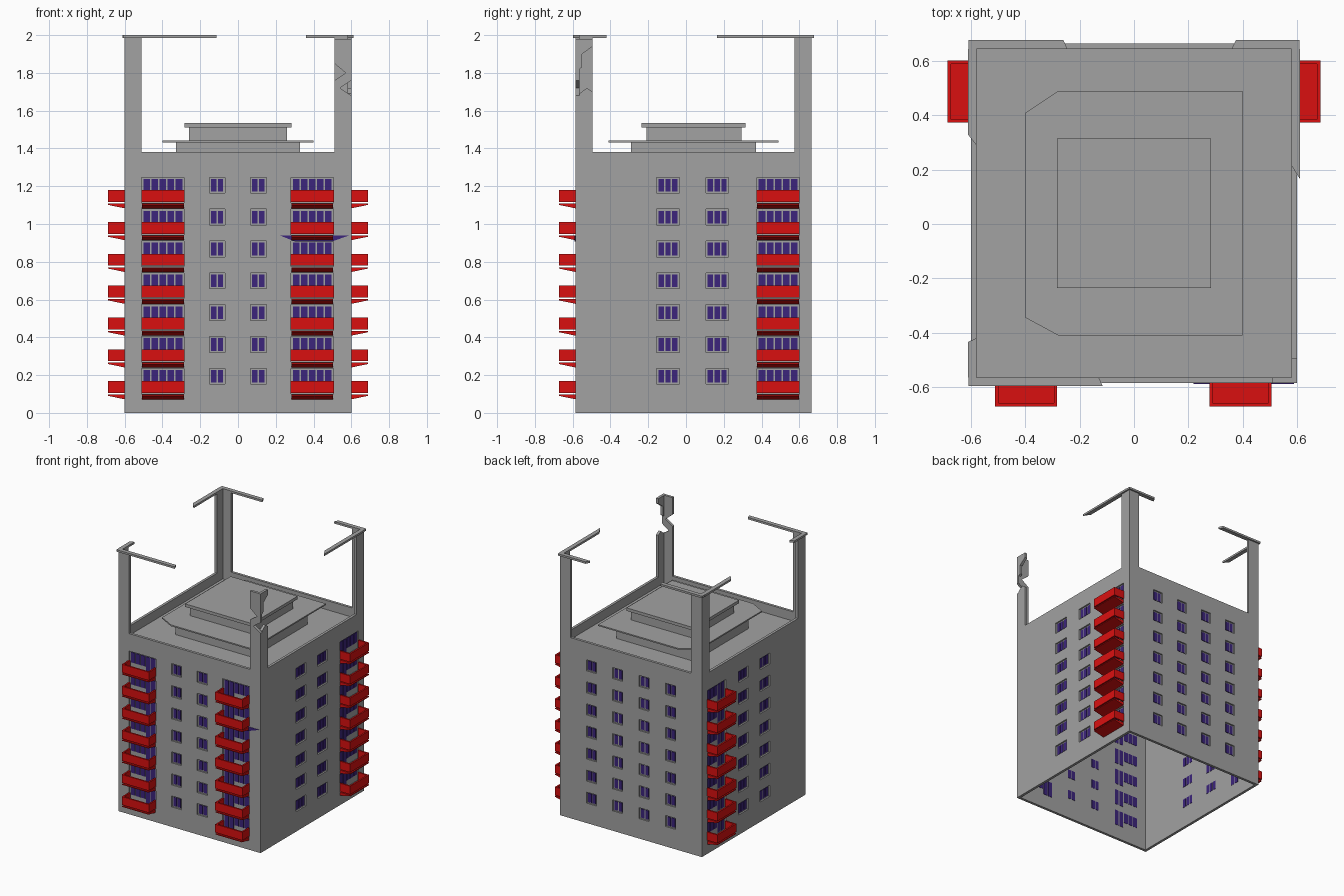
import bpy
import bmesh

cube = bpy.data.objects.get("Cube")
if cube:
    bpy.data.objects.remove(cube, do_unlink=True)


def material(name, colour):
    mat = bpy.data.materials.new(name)
    mat.use_nodes = True
    mat.diffuse_color = (*colour, 1)
    mat.node_tree.nodes["Principled BSDF"].inputs["Base Color"].default_value = (*colour, 1)
    return mat


CONCRETE = material("concrete grey", (0.36, 0.36, 0.36))
RED = material("balcony red", (0.7, 0.005, 0.005))
GLASS = material("window indigo", (0.045, 0.018, 0.2))

HALF, FRONT, BACK = 0.6, -0.585, 0.665
WALL_TOP, POST_TOP, ROOF = 1.38, 1.985, 1.31
THICK, FLOORS, PITCH = 0.02, 7, 0.1685

# Each side maps (along, outward, height) to the world
SIDES = {
    "front": lambda u, d, z: (u, FRONT - d, z),
    "back": lambda u, d, z: (u, BACK + d, z),
    "left": lambda u, d, z: (HALF + d, u, z),
    "right": lambda u, d, z: (-HALF - d, u, z),
}


def finish(bm, name, mat):
    bmesh.ops.recalc_face_normals(bm, faces=bm.faces)
    mesh = bpy.data.meshes.new(name)
    bm.to_mesh(mesh)
    bm.free()
    mesh.materials.append(mat)
    obj = bpy.data.objects.new(name, mesh)
    bpy.context.collection.objects.link(obj)
    return obj


def loft(bm, low, high):
    """Solid between two matching outlines."""
    a = [bm.verts.new(p) for p in low]
    b = [bm.verts.new(p) for p in high]
    bm.faces.new(a)
    bm.faces.new(b)
    for i in range(len(a)):
        j = (i + 1) % len(a)
        bm.faces.new((a[i], a[j], b[j], b[i]))


def box(bm, place, u0, u1, d0, d1, z0, z1):
    plan = [(u0, d0), (u1, d0), (u1, d1), (u0, d1)]
    loft(bm, [place(u, d, z0) for u, d in plan], [place(u, d, z1) for u, d in plan])


def upright(bm, place, outline, d0, d1):
    """Outline in (along, height), given a thickness."""
    loft(bm, [place(u, d0, z) for u, z in outline], [place(u, d1, z) for u, z in outline])


def slab(name, plan, z0, z1):
    bm = bmesh.new()
    loft(bm, [(x, y, z0) for x, y in plan], [(x, y, z1) for x, y in plan])
    return finish(bm, name, CONCRETE)


def rect(x, y0, y1):
    return [(-x, y0), (x, y0), (x, y1), (-x, y1)]


def wall(name, place, u0, u1, holes):
    """Wall sheet with rectangular openings cut out of it."""
    us = sorted({u0, u1, *(h[0] for h in holes), *(h[1] for h in holes)})
    zs = sorted({0, WALL_TOP, *(h[2] for h in holes), *(h[3] for h in holes)})
    bm = bmesh.new()
    grid = [[bm.verts.new(place(u, 0, z)) for z in zs] for u in us]
    for i in range(len(us) - 1):
        for j in range(len(zs) - 1):
            u, z = (us[i] + us[i + 1]) / 2, (zs[j] + zs[j + 1]) / 2
            if not any(h[0] < u < h[1] and h[2] < z < h[3] for h in holes):
                bm.faces.new((grid[i][j], grid[i + 1][j], grid[i + 1][j + 1], grid[i][j + 1]))
    made = bmesh.ops.extrude_face_region(bm, geom=bm.faces[:], use_keep_orig=True)
    inner = [v for v in made["geom"] if isinstance(v, bmesh.types.BMVert)]
    shift = [b - a for a, b in zip(place(0, 0, 0), place(0, -THICK, 0))]
    bmesh.ops.translate(bm, verts=inner, vec=shift)
    finish(bm, name, CONCRETE)


def balcony(bm, place, u0, u1, z):
    """Wedge floor with three separate parapet panels above it."""
    t, out = 0.012, 0.087
    profile = [(0, 0.072), (0, 0.097), (out, 0.097), (out, 0.09)]
    loft(bm, [place(u0 + 0.004, d, z + h) for d, h in profile],
         [place(u1 - 0.004, d, z + h) for d, h in profile])
    low, high = z + 0.105, z + 0.168
    box(bm, place, u0, u1, out - t, out, low, high)
    box(bm, place, u0, u0 + t, 0, out - t, low, high)
    box(bm, place, u1 - t, u1, 0, out - t, low, high)


# Columns: (start, end, panes, has balcony, door at the high end)
front_columns = [(-0.51, -0.285, 5, True, True), (-0.152, -0.07, 2, False, False),
                 (0.065, 0.15, 2, False, False), (0.28, 0.505, 5, True, False)]
side_columns = [(-0.155, -0.035, 3, False, False), (0.105, 0.225, 3, False, False),
                (0.375, 0.6, 5, True, False)]
back_columns = [(c - 0.042, c + 0.042, 2, False, False) for c in (-0.335, -0.112, 0.112, 0.335)]
layout = {"front": front_columns, "back": back_columns,
          "left": side_columns, "right": side_columns}

# Walls, windows and balconies
for side, columns in layout.items():
    place = SIDES[side]
    frames, panes, decks = bmesh.new(), bmesh.new(), bmesh.new()
    holes = []
    for u0, u1, count, has_balcony, door_high in columns:
        for floor in range(FLOORS):
            z = floor * PITCH
            bottom, top = z + (0.1 if has_balcony else 0.152), z + 0.236
            holes.append((u0, u1, bottom, top))
            box(frames, place, u0, u1, -THICK, -0.012, bottom, top)
            step = (u1 - u0 - 0.012) / count
            for i in range(count):
                is_door = i >= count - 2 if door_high else i < 2
                sill = bottom + (0.05 if has_balcony and not is_door else 0.008)
                start = u0 + 0.006 + i * step
                box(panes, place, start + 0.004, start + step - 0.004,
                    -THICK - 0.002, -0.008, sill, top - 0.009)
            if has_balcony:
                balcony(decks, place, u0 - 0.002, u1 + 0.002, z)
    ends = (-HALF, HALF) if side in ("front", "back") else (FRONT + THICK, BACK - THICK)
    wall(side + "_wall", place, *ends, holes)
    finish(frames, side + "_window_frames", CONCRETE)
    finish(panes, side + "_window_panes", GLASS)
    if decks.faces:
        finish(decks, side + "_balconies", RED)
    else:
        decks.free()

# Loose sliver of glass on the front wall
bm = bmesh.new()
upright(bm, SIDES["front"], [(0.22, 0.94), (0.59, 0.94), (0.5, 0.908), (0.3, 0.908)], 0.001, 0.004)
finish(bm, "glass_sliver", GLASS)

# Three intact corner posts, L-shaped in plan
leg = 0.09
for name, sx, y, sy in (("front_right", -1, FRONT, 1), ("back_right", -1, BACK, -1),
                        ("back_left", 1, BACK, -1)):
    x = sx * HALF
    xi, yi = x - sx * THICK, y + sy * THICK
    plan = [(x, y), (x - sx * leg, y), (x - sx * leg, yi), (xi, yi),
            (xi, y + sy * leg), (x, y + sy * leg)]
    slab(name + "_post", plan, WALL_TOP, POST_TOP)

# Broken corner post with notched legs
bm = bmesh.new()
upright(bm, SIDES["front"], [(0.51, WALL_TOP), (0.6, WALL_TOP), (0.6, 1.68), (0.54, 1.72),
                             (0.6, 1.76), (0.6, 1.98), (0.51, 1.98), (0.51, 1.85),
                             (0.57, 1.8), (0.51, 1.76)], -THICK, 0)
upright(bm, SIDES["left"], [(FRONT + THICK, WALL_TOP), (-0.495, WALL_TOP), (-0.495, 1.7),
                            (-0.525, 1.72), (FRONT + THICK, 1.69)], -THICK, 0)
upright(bm, SIDES["left"], [(FRONT + THICK, 1.82), (-0.55, 1.83), (-0.55, 1.9),
                            (-0.495, 1.94), (-0.495, 1.98), (FRONT + THICK, 1.98)], -THICK, 0)
finish(bm, "front_left_broken_post", CONCRETE)

# Broken cornice strips: side, corner end, ragged end, slant
strips = [("front", -0.61, -0.115, -0.015), ("back", -0.61, -0.26, 0.015),
          ("back", 0.61, 0.375, -0.015), ("left", 0.645, 0.165, 0.05),
          ("right", 0.645, 0.33, -0.04), ("right", -0.565, -0.435, 0.015)]
for side, a, b, slant in strips:
    plan = [(a, 0.012), (b, 0.012), (b + slant, -THICK), (a, -THICK)]
    bm = bmesh.new()
    loft(bm, [SIDES[side](u, d, POST_TOP) for u, d in plan],
         [SIDES[side](u, d, 2.0) for u, d in plan])
    finish(bm, side + "_cornice_strip", CONCRETE)

# Sunken roof and stacked penthouse
slab("roof", rect(HALF - THICK, FRONT + THICK, BACK - THICK), ROOF - 0.02, ROOF)
slab("penthouse_base", rect(0.327, -0.29, 0.37), ROOF, 1.432)
slab("penthouse_canopy", [(-0.28, -0.41), (0.4, -0.41), (0.4, 0.49), (-0.28, 0.49),
                          (-0.4, 0.41), (-0.4, -0.345)], 1.432, 1.442)
slab("penthouse_upper", rect(0.26, -0.21, 0.295), 1.442, 1.512)
slab("penthouse_cap", rect(0.283, -0.235, 0.315), 1.512, 1.535)
